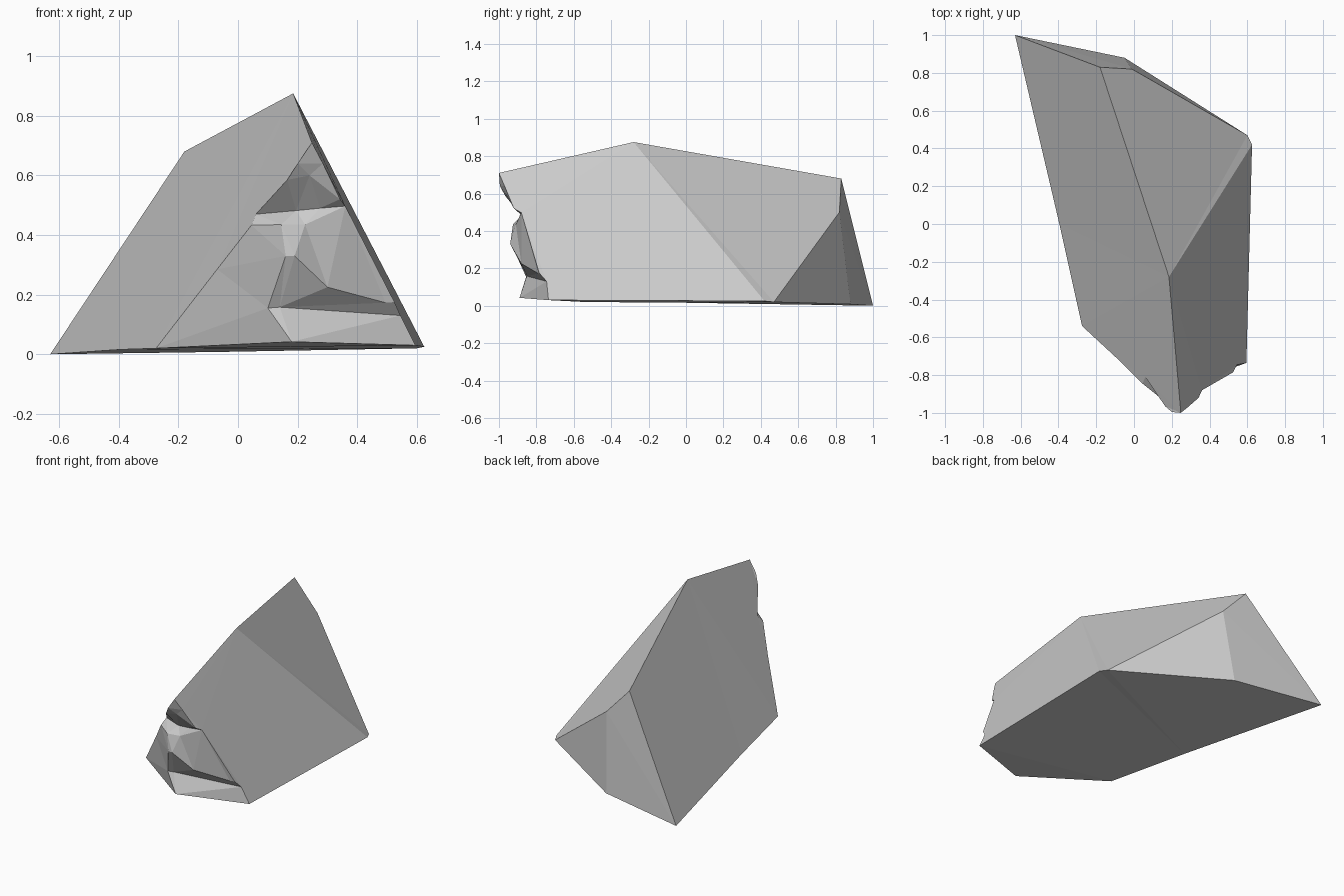
import bpy, bmesh
from mathutils import Vector
from mathutils.geometry import delaunay_2d_cdt

if "Cube" in bpy.data.objects:
    bpy.data.objects.remove(bpy.data.objects["Cube"])

# Main corners of the boulder
tail = (-0.63, 1.0, 0.0)
ridge_back = (-0.18, 0.83, 0.68)
ridge_top = (0.185, -0.28, 0.875)
back_mid = (-0.01, 0.82, 0.50)
back_low = (-0.05, 0.88, 0.008)
side_back = (0.60, 0.47, 0.02)
side_low = (0.625, 0.42, 0.025)
left_low = (-0.395, 0.0, 0.016)

# Rim of the broken front: peak, left edge down, base, right edge
peak = (0.248, -1.0, 0.71)
left_rim = [(0.20, -0.995, 0.64), (0.165, -0.965, 0.585), (0.06, -0.81, 0.47),
            (0.045, -0.845, 0.433), (-0.07, -0.73, 0.285), (-0.275, -0.54, 0.02)]
base_front = (0.18, -0.89, 0.042)
right_rim = [(0.595, -0.735, 0.03), (0.545, -0.745, 0.13), (0.525, -0.785, 0.175),
             (0.36, -0.88, 0.497), (0.342, -0.92, 0.52), (0.285, -0.97, 0.64)]
rim = [peak] + left_rim + [base_front] + right_rim

# Chipped ledges inside the broken front
chips = [(0.10, -0.855, 0.155), (0.14, -0.85, 0.158), (0.30, -0.88, 0.225),
         (0.495, -0.79, 0.173), (0.16, -0.935, 0.33), (0.19, -0.94, 0.33),
         (0.145, -0.925, 0.435), (0.195, -0.88, 0.482), (0.275, -0.885, 0.49),
         (0.24, -0.965, 0.60), (0.225, -0.91, 0.435)]
n = len(rim)
ledges = [(3, n + 7), (n + 7, n + 8), (n + 8, 11), (4, n + 6), (n + 6, n + 4),
          (n, n + 1), (n + 1, 9), (n + 1, n + 2), (n + 2, n + 3), (n + 3, 10),
          (2, n + 7), (n + 6, n + 7)]

bm = bmesh.new()
cache = {}


def vert(p):
    if p not in cache:
        cache[p] = bm.verts.new(p)
    return cache[p]


def face(*pts):
    bm.faces.new([vert(p) for p in pts])


# Broken front, triangulated in the front view
front = rim + chips
edges = [(i, (i + 1) % n) for i in range(n)] + ledges
res = delaunay_2d_cdt([Vector((p[0], p[2])) for p in front], edges, [], 1, 1e-5)
for tri in res[2]:
    face(*[front[res[3][i][0]] for i in tri])

# Large flat sides
face(tail, ridge_back, ridge_top, peak, *left_rim, left_low)
face(ridge_top, side_low, *right_rim, peak)
face(ridge_back, back_mid, side_back, side_low, ridge_top)
face(tail, back_low, back_mid, ridge_back)
face(back_low, side_back, back_mid)
face(tail, left_low, left_rim[-1], base_front, right_rim[0],
     side_low, side_back, back_low)

bmesh.ops.triangulate(bm, faces=[f for f in bm.faces if len(f.verts) > 3])
bmesh.ops.recalc_face_normals(bm, faces=bm.faces[:])
mesh = bpy.data.meshes.new("boulder")
bm.to_mesh(mesh)
bm.free()
bpy.context.collection.objects.link(bpy.data.objects.new("boulder", mesh))
